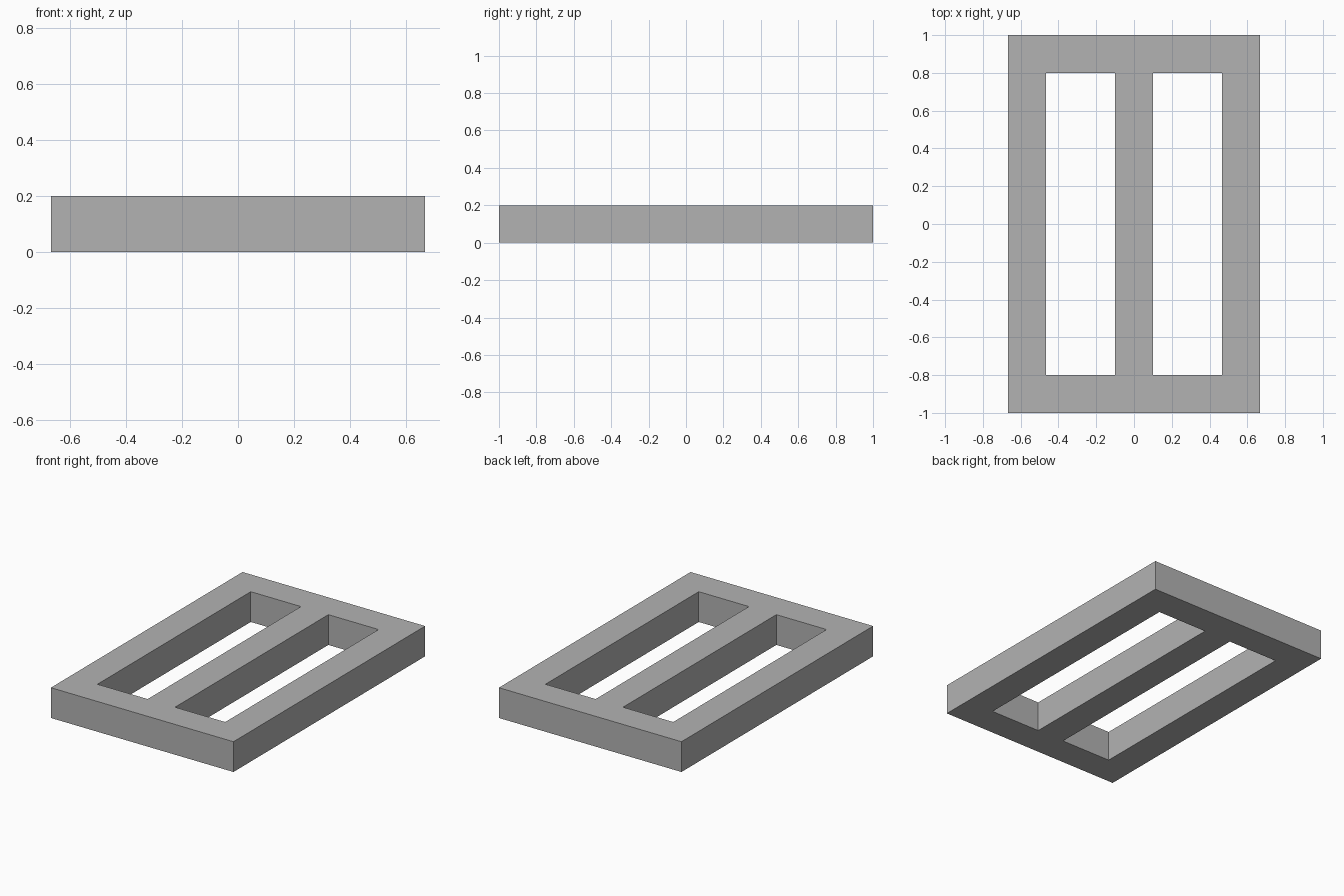
import bpy
import bmesh

cube = bpy.data.objects.get("Cube")
if cube:
    bpy.data.objects.remove(cube, do_unlink=True)

HEIGHT = 0.2
X_LINES = [-0.667, -0.467, -0.1, 0.1, 0.467, 0.667]
Y_LINES = [-1, -0.8, 0.8, 1]

# Single grey material
grey = bpy.data.materials.new("plain grey")
grey.use_nodes = True
colour = (0.45, 0.45, 0.45, 1)
grey.diffuse_color = colour
grey.node_tree.nodes["Principled BSDF"].inputs["Base Color"].default_value = colour

# Flat frame: grid of cells with two window openings left out
bm = bmesh.new()
grid = [[bm.verts.new((x, y, 0)) for y in Y_LINES] for x in X_LINES]
for i in range(len(X_LINES) - 1):
    for j in range(len(Y_LINES) - 1):
        is_window = j == 1 and i in (1, 3)
        if not is_window:
            bm.faces.new((grid[i][j], grid[i + 1][j],
                          grid[i + 1][j + 1], grid[i][j + 1]))

# Thickness, keeping the lower side closed
result = bmesh.ops.extrude_face_region(bm, geom=bm.faces[:], use_keep_orig=True)
top = [v for v in result["geom"] if isinstance(v, bmesh.types.BMVert)]
bmesh.ops.translate(bm, verts=top, vec=(0, 0, HEIGHT))
bmesh.ops.recalc_face_normals(bm, faces=bm.faces[:])

mesh = bpy.data.meshes.new("window_frame")
bm.to_mesh(mesh)
bm.free()
mesh.materials.append(grey)
frame = bpy.data.objects.new("window_frame", mesh)
bpy.context.collection.objects.link(frame)
